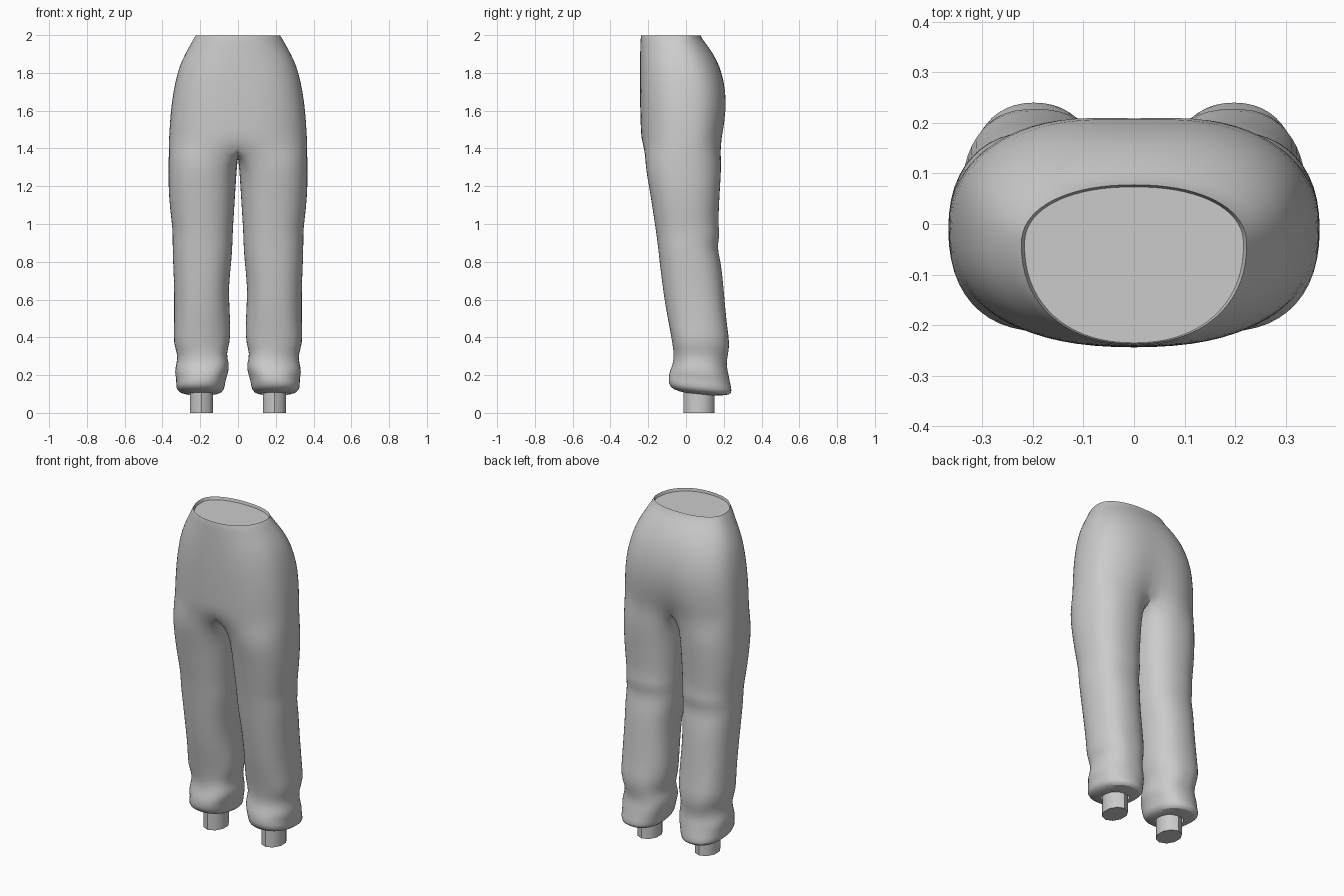
import bpy, bmesh, math

cube = bpy.data.objects.get("Cube")
if cube:
    bpy.data.objects.remove(cube)

GREY = (0.6, 0.6, 0.6, 1)
mat = bpy.data.materials.new("soft grey cloth")
mat.use_nodes = True
mat.diffuse_color = GREY
mat.node_tree.nodes["Principled BSDF"].inputs["Base Color"].default_value = GREY

HALF = 18      # segments of the half hip ring
INNER = 6      # segments of the crotch line
FIT = 1.008    # makes up for subdivision shrinkage

# Hip rings, top down: height, half width, front, widest y, back, squareness, cleft
HIPS = [
    (1.982, .216, -.236, -.04, .074, 2.2, 0),
    (2.0, .222, -.238, -.04, .078, 2.2, 0),
    (1.978, .235, -.241, -.04, .088, 2.2, 0),
    (1.93, .262, -.243, -.03, .125, 2.2, 0),
    (1.87, .294, -.244, -.02, .163, 2.3, 0),
    (1.8, .32, -.245, -.01, .193, 2.4, .003),
    (1.7, .341, -.245, 0, .216, 2.5, .006),
    (1.6, .354, -.243, 0, .22, 2.5, .012),
    (1.5, .361, -.24, 0, .21, 2.5, .025),
    (1.42, .365, -.236, 0, .198, 2.5, .05),
]

# Leg rings, top down: height, inner x, outer x, front, back
LEGS = [
    (1.32, .004, .367, -.219, .189),
    (1.2, .013, .369, -.195, .18),
    (1.08, .02, .36, -.177, .174),
    (.99, .026, .348, -.163, .17),
    (.94, .028, .346, -.156, .181),
    (.88, .03, .346, -.148, .162),
    (.8, .035, .344, -.14, .185),
    (.68, .049, .338, -.125, .197),
    (.56, .046, .338, -.108, .208),
    (.46, .04, .338, -.088, .217),
    (.37, .042, .344, -.073, .231),
    (.31, .064, .318, -.064, .222),
    (.26, .045, .325, -.068, .212),
    (.215, .05, .336, -.085, .225),
    (.175, .066, .324, -.092, .233),
    (.135, .07, .33, -.092, .243),
    (.108, .083, .312, -.07, .238),
    (.1, .125, .262, -.01, .15),
]


def power(value, squareness):
    return math.copysign(abs(value) ** (2 / squareness), value)


def hip_ring(z, width, front, mid, back, sq, cleft):
    """Half outline from front centre, round the side, to back centre."""
    points = []
    for k in range(HALF + 1):
        t = math.pi * k / HALF
        x = width * power(math.sin(t), sq) if 0 < k < HALF else 0
        c = power(math.cos(t), sq)
        y = mid + c * (front - mid) if c > 0 else mid - c * (back - mid)
        if c < 0:
            y -= cleft * math.exp(-(x / .09) ** 2)
        points.append((x * FIT, y, z))
    return points


def leg_ring(z, inner, outer, front, back):
    """Full outline of one leg, starting at its inner front corner."""
    cx, cy = (inner + outer) / 2, (front + back) / 2
    rx, ry = (outer - inner) / 2 * FIT, (back - front) / 2 * FIT
    points = []
    for k in range(HALF + INNER):
        a = math.tau * k / (HALF + INNER) - math.pi / 4
        # gathered folds grow toward the cuff, the hem drops to the back
        fold = 0.035 * max(0, min(1, (.7 - z) / .3)) if z > .14 else 0
        r = 1 + fold * math.sin(3 * a + 14 * z) * abs(math.sin(2 * a))
        x = cx + rx * r * power(math.sin(a), 2.3)
        y = cy - ry * r * power(math.cos(a), 2.3)
        drop = .1 * max(0, min(1, (.3 - z) / .15))
        points.append((x, y, z - drop * (y - cy)))
    return points


def bridge(bm, upper, lower, closed):
    n = len(upper)
    for i in range(n if closed else n - 1):
        j = (i + 1) % n
        bm.faces.new((upper[i], lower[i], lower[j], upper[j]))


def finish(bm, name, angle, levels=0):
    bmesh.ops.recalc_face_normals(bm, faces=bm.faces)
    mesh = bpy.data.meshes.new(name)
    bm.to_mesh(mesh)
    bm.free()
    mesh.materials.append(mat)
    obj = bpy.data.objects.new(name, mesh)
    bpy.context.collection.objects.link(obj)
    bpy.ops.object.select_all(action='DESELECT')
    obj.select_set(True)
    bpy.context.view_layer.objects.active = obj
    bpy.ops.object.shade_smooth_by_angle(angle=math.radians(angle))
    if levels:
        sub = obj.modifiers.new("smooth cloth", 'SUBSURF')
        sub.levels = sub.render_levels = levels


# Trousers: one half lofted from waist to hem, then mirrored
bm = bmesh.new()
crease = bm.edges.layers.float.new("crease_edge")
add_ring = lambda points: [bm.verts.new(p) for p in points]

hips = [add_ring(hip_ring(*row)) for row in HIPS]
for upper, lower in zip(hips, hips[1:]):
    bridge(bm, upper, lower, False)
bm.faces.new(hips[0])  # closed waist opening

# Crotch line runs under the body from back to front
start, end = hips[-1][-1].co, hips[-1][0].co
crotch = []
for k in range(1, INNER):
    p = start.lerp(end, k / INNER)
    p.z -= .065 * math.sqrt(math.sin(math.pi * k / INNER))
    crotch.append(bm.verts.new(p))

rings = [hips[-1] + crotch] + [add_ring(leg_ring(*row)) for row in LEGS]
for upper, lower in zip(rings, rings[1:]):
    bridge(bm, upper, lower, True)

# Crisp waistband edges
for ring, sharpness in zip(hips, (1, .8, .6)):
    for a, b in zip(ring, ring[1:]):
        bm.edges.get((a, b))[crease] = sharpness

bmesh.ops.mirror(bm, geom=bm.verts[:] + bm.edges[:] + bm.faces[:],
                 axis='X', merge_dist=.0005)
finish(bm, "trousers", 55, 1)

# Ankles: short plugs below the hems
for side, name in ((1, "left_ankle"), (-1, "right_ankle")):
    bm = bmesh.new()
    bmesh.ops.create_cone(bm, cap_ends=True, segments=10, radius1=1, radius2=1, depth=1)
    bmesh.ops.scale(bm, vec=(.065, .082, .14), verts=bm.verts)
    bmesh.ops.translate(bm, vec=(side * .193, .068, .07), verts=bm.verts)
    finish(bm, name, 40)
